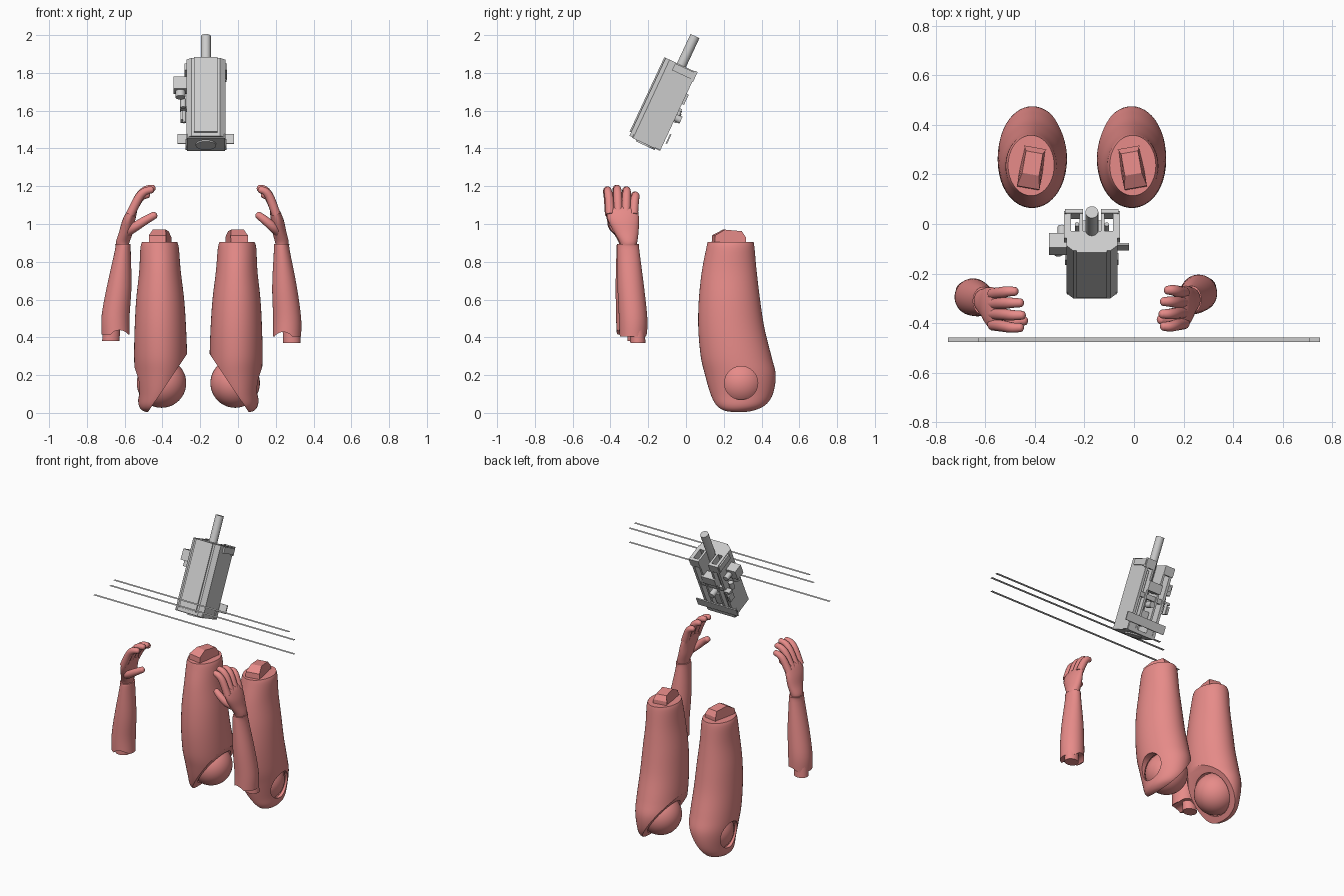
import bpy, bmesh, math
from mathutils import Vector, Matrix

if "Cube" in bpy.data.objects:
    bpy.data.objects.remove(bpy.data.objects["Cube"])

skin = bpy.data.materials.new("salmon")
skin.diffuse_color = (0.80, 0.26, 0.25, 1)
skin.use_nodes = True
skin.node_tree.nodes["Principled BSDF"].inputs["Base Color"].default_value = skin.diffuse_color


def finish(name, bm, mat=None, smooth=True):
    bmesh.ops.recalc_face_normals(bm, faces=bm.faces)
    me = bpy.data.meshes.new(name)
    bm.to_mesh(me)
    bm.free()
    ob = bpy.data.objects.new(name, me)
    bpy.context.collection.objects.link(ob)
    if mat:
        me.materials.append(mat)
    if smooth:
        shade(ob)
    return ob


def shade(ob):
    bpy.ops.object.select_all(action='DESELECT')
    ob.select_set(True)
    bpy.context.view_layer.objects.active = ob
    bpy.ops.object.shade_smooth_by_angle(angle=math.radians(35))


def spline(rows, n):
    """Catmull-Rom through rows of equal-length numbers"""
    rows = [Vector(r) for r in rows]
    p = [rows[0]] + rows + [rows[-1]]
    out = []
    for i in range(1, len(p) - 2):
        a, b, c, d = p[i - 1:i + 3]
        for k in range(n):
            t = k / n
            out.append(0.5 * (2 * b + (c - a) * t + (2 * a - 5 * b + 4 * c - d) * t * t
                              + (3 * b - a - 3 * c + d) * t ** 3))
    return out + [rows[-1]]


def loft(bm, rows, seg=32, n=4, level=True):
    """rows: x, y, z, radius across, radius along y; level keeps rings horizontal"""
    rows = spline(rows, n)
    cs = [Vector(r[:3]) for r in rows]
    rings = []
    for i, r in enumerate(rows):
        T = Vector((0, 0, 1))
        if not level:
            T = (cs[min(i + 1, len(cs) - 1)] - cs[max(i - 1, 0)]).normalized()
        A = Vector((0, 1, 0)).cross(T).normalized()
        B = T.cross(A)
        rings.append([bm.verts.new(cs[i] + A * r[3] * math.cos(a) + B * r[4] * math.sin(a))
                      for a in (2 * math.pi * k / seg for k in range(seg))])
    for a, b in zip(rings, rings[1:]):
        for k in range(seg):
            bm.faces.new((a[k], a[(k + 1) % seg], b[(k + 1) % seg], b[k]))
    bm.faces.new(rings[0][::-1])
    return bm.faces.new(rings[-1])


def box(bm, x0, x1, y0, y1, z0, z1):
    m = Matrix.Translation(((x0 + x1) / 2, (y0 + y1) / 2, (z0 + z1) / 2))
    bmesh.ops.create_cube(bm, size=1, matrix=m @ Matrix.Diagonal((x1 - x0, y1 - y0, z1 - z0, 1)))


def cyl(bm, c, r, h, axis='Z', seg=32):
    rot = {'Z': Matrix(), 'X': Matrix.Rotation(math.pi / 2, 4, 'Y'), 'Y': Matrix.Rotation(math.pi / 2, 4, 'X')}[axis]
    bmesh.ops.create_cone(bm, cap_ends=True, segments=seg, radius1=r, radius2=r, depth=h,
                          matrix=Matrix.Translation(c) @ rot)


def cut(ob, bm):
    tool = finish("cutter", bm, smooth=False)
    tool.hide_render = True
    mod = ob.modifiers.new("cut", 'BOOLEAN')
    mod.operation, mod.solver, mod.object = 'DIFFERENCE', 'EXACT', tool
    bpy.context.view_layer.objects.active = ob
    bpy.ops.object.modifier_apply(modifier="cut")
    bpy.data.objects.remove(tool)


def mirrored(ob, name, x):
    me = ob.data.copy()
    me.transform(Matrix.Translation((2 * x, 0, 0)) @ Matrix.Diagonal((-1, 1, 1, 1)))
    me.flip_normals()
    new = bpy.data.objects.new(name, me)
    bpy.context.collection.objects.link(new)


# Thigh shell with recessed top
bm = bmesh.new()
top = loft(bm, [(-.455, .28, .003, .02, .03), (-.455, .28, .012, .05, .08), (-.44, .29, .04, .085, .13),
                (-.42, .295, .10, .112, .165), (-.41, .288, .20, .135, .187), (-.41, .265, .30, .14, .187),
                (-.411, .24, .45, .136, .175), (-.412, .23, .60, .127, .162), (-.413, .229, .75, .11, .145),
                (-.415, .235, .87, .102, .128), (-.415, .236, .905, .093, .122)], seg=48, n=5)
bmesh.ops.inset_individual(bm, faces=[top], thickness=.014, depth=-.02)
thigh = finish("left_thigh", bm, skin, False)

# Slanted hip cut, ball socket and outer round hole
ball_c = Vector((-.405, .292, .158))
bm = bmesh.new()
d = Vector((.215, 0, .32)).normalized()
M = Matrix.Translation((-.372, .28, .16)) @ Matrix.Rotation(math.atan2(d.x, d.z), 4, 'Y')
box(bm, 0, .5, -.5, .5, -.6, .6)
bm.transform(M)
cut(thigh, bm)
bm = bmesh.new()
bmesh.ops.create_uvsphere(bm, u_segments=40, v_segments=24, radius=.139,
                          matrix=Matrix.Translation(ball_c + Vector((.006, 0, 0))))
cut(thigh, bm)
bm = bmesh.new()
cyl(bm, ball_c + Vector((-.12, 0, 0)), .088, .2, 'X', 40)
cut(thigh, bm)
shade(thigh)
mirrored(thigh, "right_thigh", -.21)

# Hip ball
bm = bmesh.new()
bmesh.ops.create_uvsphere(bm, u_segments=40, v_segments=24, radius=.131, matrix=Matrix.Translation(ball_c))
ball = finish("left_hip_ball", bm, skin)
mirrored(ball, "right_hip_ball", -.21)

# Knee peg on top of the thigh
bm = bmesh.new()
prof = [(-.09, -.04), (-.085, .04), (-.03, .07), (.06, .062), (.08, .03), (.08, -.04)]
f = bm.faces.new([bm.verts.new((-.046, y, z)) for y, z in prof])
ext = bmesh.ops.extrude_face_region(bm, geom=[f])
for v in ext["geom"]:
    if isinstance(v, bmesh.types.BMVert):
        v.co.x = .046
for v in bm.verts:
    if v.co.z > .05:
        v.co.x *= .75
bm.transform(Matrix.Translation((-.412, .23, .90)) @ Matrix.Rotation(math.radians(-10), 4, 'Z'))
peg = finish("left_knee_peg", bm, skin, False)
mirrored(peg, "right_knee_peg", -.21)


def arm(side, wrist, sx, elbow):
    """forearm, elbow stub and open hand; sx sets how far the fingers reach in x"""
    wx, wy = wrist
    ex, ey, ez = elbow
    out = -1 if sx > 0 else 1
    bm = bmesh.new()
    loft(bm, [(ex, ey, ez, .074, .073), (ex, ey, ez + .1, .074, .075),
              (ex * .5 + wx * .5, (ey + wy) / 2, .67, .065, .07), (wx, wy, .86, .042, .058),
              (wx, wy, .895, .041, .056)], seg=36)
    fa = finish(side + "_forearm", bm, skin, False)
    c = bmesh.new()                       # concave elbow end
    cyl(c, (ex - out * .02, ey, ez - .035), .058, .3, 'Y')
    cut(fa, c)
    shade(fa)
    bm = bmesh.new()
    loft(bm, [(ex + out * .025, ey + .025, ez - .035, .046, .04), (ex + out * .02, ey + .02, ez + .1, .046, .04)], 24, 1)
    finish(side + "_elbow_stub", bm, skin)
    # palm
    bm = bmesh.new()
    P = lambda dx, dy, z: (wx + sx * dx, wy + dy, z)
    loft(bm, [(*P(0, 0, .875), .03, .04), (*P(0, 0, .905), .036, .047), (*P(.018, -.012, .96), .037, .066),
              (*P(.032, -.026, 1.02), .034, .082), (*P(.05, -.032, 1.07), .026, .083),
              (*P(.062, -.032, 1.095), .012, .07)], seg=28)
    finish(side + "_palm", bm, skin)

    def digit(name, pts, r):
        rows = [(*p, r * s, r * s) for p, s in zip(pts, (1.1, 1.08, .98, .85))]
        tip, prev = Vector(pts[-1]), Vector(pts[-2])
        t = (tip - prev).normalized() * r
        rows += [(*(tip + t * a), r * b, r * b) for a, b in ((.4, .72), (.65, .45), (.75, .15))]
        bm = bmesh.new()
        loft(bm, rows, 14, 4, False)
        finish(side + "_" + name, bm, skin)

    # fingers: base y, tip y, reach
    for name, y0, y1, k in (("index", -.096, -.108, .95), ("middle", -.053, -.058, 1.02),
                            ("ring", -.012, -.008, .95), ("little", .028, .038, .74)):
        digit(name + "_finger", [P(.04, y0, 1.05), P(.05 + .035 * k, (y0 + y1) / 2, 1.06 + .08 * k),
                                 P(.05 + .07 * k, y1, 1.06 + .117 * k), P(.05 + .105 * k, y1, 1.06 + .127 * k)], .0215)
    digit("thumb", [P(.02, -.04, .955), P(.065, -.075, .985), P(.12, -.085, 1.02), P(.165, -.08, 1.045)], .023)


arm("left", (-.61, -.31), 1, (-.648, -.295, .415))
arm("right", (.232, -.305), -.74, (.26, -.28, .405))

# Tilted device, built upright and then leaned back
lean = Matrix.Translation((-.17, -.22, 1.43)) @ Matrix.Rotation(math.radians(-25), 4, 'X')


def part(name, build):
    bm = bmesh.new()
    build(bm)
    bm.transform(lean)
    return finish(name, bm)


def housing(bm):      # chamfered front shell
    pr = [(-.075, -.088), (.075, -.088), (.103, -.065), (.103, .0), (-.103, .0), (-.103, -.065)]
    f = bm.faces.new([bm.verts.new((x, y, 0)) for x, y in pr])
    ext = bmesh.ops.extrude_face_region(bm, geom=[f])
    bmesh.ops.translate(bm, vec=(0, 0, .455), verts=[v for v in ext["geom"] if isinstance(v, bmesh.types.BMVert)])
    box(bm, -.062, .062, -.096, -.08, .02, .455)


def rails(bm):        # paired side walls with open slots
    for s in (-1, 1):
        for a, b in ((.085, .103), (.036, .05)):
            box(bm, min(s * a, s * b), max(s * a, s * b), -.01, .093, 0, .455)
        a, b = sorted((s * .036, s * .108))
        box(bm, a, b, .078, .097, .40, .458)
        box(bm, a, b, .06, .09, .0, .05)
        a, b = sorted((s * .1, s * .113))
        box(bm, a, b, -.03, .09, .41, .45)


def mechanism(bm):    # slider, cross plates and knobs in the open back
    box(bm, -.03, .03, .0, .07, .06, .15)
    box(bm, -.085, .085, .06, .085, .22, .25)
    box(bm, -.05, .05, .05, .105, .27, .33)
    cyl(bm, (0, .10, .19), .02, .05, 'Y', 20)
    for x in (-.06, .06):
        cyl(bm, (x, .06, .2), .009, .38, 'Z', 12)


def side_block(bm):   # bracket with screws on one side
    box(bm, -.172, -.1, -.035, .03, .30, .37)
    cyl(bm, (-.135, .0, .29), .026, .05, 'Z', 20)
    cyl(bm, (-.12, .045, .25), .016, .05, 'Z', 16)
    cyl(bm, (-.12, .05, .335), .018, .05, 'Y', 16)
    box(bm, -.138, -.095, .07, .105, .23, .245)
    box(bm, -.135, -.12, .07, .115, .17, .22)
    cyl(bm, (-.115, .10, .20), .01, .07, 'Z', 12)


def end_plug(bm):     # base plate and round plug
    box(bm, -.1, .1, -.07, .093, -.004, .018)
    cyl(bm, (0, .01, .0), .054, .024)


part("device_housing", housing)
part("device_rails", rails)
part("device_rod", lambda bm: cyl(bm, (0, .004, .35), .026, .55))
part("device_mechanism", mechanism)
part("side_bracket", side_block)
part("device_end_plug", end_plug)
part("lower_wing_plate", lambda bm: box(bm, -.15, .15, .103, .111, .045, .10))

# Three thin flat strips in front
for i, (x0, x1, z) in enumerate(((-.75, .75, 1.50), (-.63, .75, 1.595), (-.60, .71, 1.64))):
    bm = bmesh.new()
    bm.faces.new([bm.verts.new(p) for p in ((x0, -.475, z), (x1, -.475, z), (x1, -.457, z), (x0, -.457, z))])
    finish("thin_strip_%d" % (i + 1), bm, None, False)
